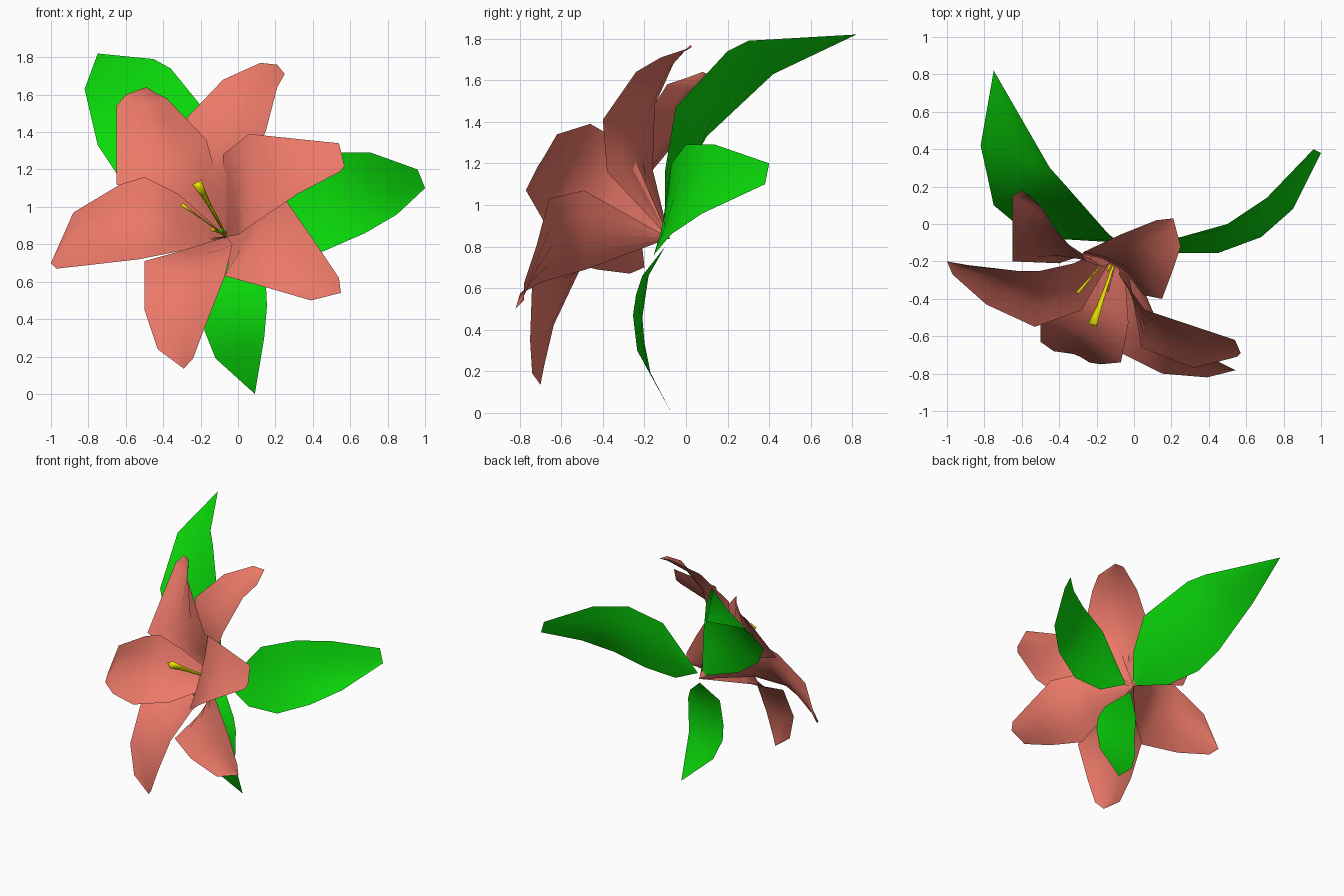
import bpy
from mathutils import Vector

BACK = Vector((0, 1, 0))
BASE = (-0.06, -0.08, 0.84)


def material(name, rgb):
    m = bpy.data.materials.new(name)
    m.diffuse_color = (*rgb, 1)
    return m


PINK = material("petal_pink", (0.83, 0.19, 0.14))
GREEN = material("leaf_green", (0.003, 0.70, 0.003))
YELLOW = material("stamen_yellow", (0.85, 0.78, 0.0))


def add_mesh(name, verts, faces, mat):
    me = bpy.data.meshes.new(name)
    me.from_pydata(verts, [], faces)
    me.materials.append(mat)
    for p in me.polygons:
        p.use_smooth = True
    ob = bpy.data.objects.new(name, me)
    bpy.context.collection.objects.link(ob)
    return ob


def blade(name, one, two, tip, cup, mat, base=BASE, cols=4):
    """Cupped sheet between two edge curves, from the base to the tip."""
    rows = [(Vector(a), Vector(b)) for a, b in zip(one, two)]
    base, tip = Vector(base), Vector(tip)
    rows = [(base, base)] + rows + [(tip, tip)]
    mids = [(a + b) / 2 for a, b in rows]
    verts, faces = [], []
    for i, (a, b) in enumerate(rows):
        along = mids[min(i + 1, len(rows) - 1)] - mids[max(i - 1, 0)]
        n = (b - a).cross(along).normalized()
        if n.dot(BACK) < 0:
            n = -n
        depth = cup * (b - a).length
        for c in range(cols + 1):
            t = c / cols
            verts.append(a.lerp(b, t) + n * depth * 4 * t * (1 - t))
    w = cols + 1
    for i in range(len(rows) - 1):
        for c in range(cols):
            k = i * w + c
            if i == 0:
                faces.append((k, k + w, k + w + 1))
            elif i == len(rows) - 2:
                faces.append((k, k + w, k + 1))
            else:
                faces.append((k, k + w, k + w + 1, k + 1))
    return add_mesh(name, verts, faces, mat)


# Six petals: two edges and a tip each
blade("petal_upper_left",
      [(-0.40, -0.21, 1.04), (-0.65, -0.20, 1.12), (-0.65, 0.15, 1.54), (-0.60, 0.18, 1.60)],
      [(-0.09, -0.19, 1.08), (-0.17, -0.23, 1.36), (-0.38, -0.09, 1.58), (-0.44, 0.0, 1.61)],
      (-0.49, 0.08, 1.64), 0.09, PINK)
blade("petal_upper_right",
      [(-0.28, -0.16, 1.17), (-0.27, -0.15, 1.48), (-0.08, -0.06, 1.68), (0.12, 0.02, 1.77)],
      [(0.05, -0.38, 1.16), (0.15, -0.40, 1.41), (0.21, -0.24, 1.64), (0.25, -0.12, 1.71)],
      (0.21, 0.03, 1.76), 0.11, PINK)
blade("petal_right",
      [(-0.08, -0.27, 1.28), (0.06, -0.46, 1.39), (0.30, -0.54, 1.365), (0.54, -0.62, 1.34)],
      [(0.00, -0.42, 0.85), (0.04, -0.66, 0.88), (0.32, -0.77, 1.07), (0.55, -0.71, 1.19)],
      (0.57, -0.69, 1.22), 0.03, PINK)
blade("petal_lower_right",
      [(0.11, -0.49, 1.07), (0.26, -0.66, 1.03), (0.42, -0.72, 0.80), (0.54, -0.78, 0.62)],
      [(-0.05, -0.48, 0.69), (-0.07, -0.69, 0.63), (0.15, -0.80, 0.57), (0.39, -0.82, 0.50)],
      (0.55, -0.78, 0.54), 0.09, PINK)
blade("petal_left",
      [(-0.32, -0.21, 1.07), (-0.50, -0.25, 1.16), (-0.63, -0.25, 1.12), (-0.88, -0.23, 0.97)],
      [(-0.28, -0.46, 0.77), (-0.53, -0.55, 0.72), (-0.79, -0.43, 0.69), (-0.97, -0.27, 0.67)],
      (-1.0, -0.20, 0.70), 0.11, PINK)
blade("petal_bottom",
      [(-0.32, -0.36, 0.76), (-0.50, -0.50, 0.71), (-0.50, -0.63, 0.45), (-0.43, -0.68, 0.24)],
      [(-0.03, -0.53, 0.80), (-0.07, -0.74, 0.63), (-0.18, -0.75, 0.35), (-0.24, -0.74, 0.19)],
      (-0.29, -0.70, 0.135), 0.09, PINK)

# Three leaves behind the flower
blade("leaf_upper_left",
      [(-0.40, -0.08, 0.98), (-0.63, 0.0, 1.15), (-0.75, 0.10, 1.33), (-0.82, 0.42, 1.63)],
      [(-0.08, -0.10, 1.17), (-0.14, -0.05, 1.47), (-0.36, 0.20, 1.74), (-0.45, 0.30, 1.79)],
      (-0.75, 0.82, 1.82), 0.03, GREEN, (-0.07, -0.1, 0.86))
blade("leaf_right",
      [(0.25, -0.07, 1.20), (0.50, 0.0, 1.29), (0.71, 0.14, 1.29), (0.96, 0.40, 1.20)],
      [(0.20, -0.155, 0.75), (0.45, -0.155, 0.76), (0.68, -0.07, 0.86), (0.85, 0.08, 0.96)],
      (1.0, 0.38, 1.10), 0.03, GREEN, (-0.02, -0.12, 0.86))
blade("leaf_bottom",
      [(-0.17, -0.18, 0.66), (-0.18, -0.21, 0.46), (-0.18, -0.20, 0.34), (-0.12, -0.17, 0.19)],
      [(0.11, -0.21, 0.66), (0.15, -0.24, 0.57), (0.155, -0.255, 0.47), (0.14, -0.235, 0.30)],
      (0.09, -0.07, 0.0), 0.01, GREEN, (-0.05, -0.10, 0.80))


def stamen(name, tip, radius, mat):
    """Thin three-sided filament that widens into its anther."""
    a, b = Vector(BASE), Vector(tip)
    d = (b - a).normalized()
    u = d.cross(Vector((0, 0, 1))).normalized()
    v = d.cross(u)
    verts, faces = [], []
    for t, r in ((0, 0.005), (0.6, 0.4 * radius), (0.8, 0.6 * radius), (1, radius)):
        for cx, cy in ((1, 0), (-0.5, 0.87), (-0.5, -0.87)):
            verts.append(a.lerp(b, t) + (u * cx + v * cy) * r)
    for i in range(3):
        for j in range(3):
            k, l = i * 3 + j, i * 3 + (j + 1) % 3
            faces.append((k, l, l + 3, k + 3))
    faces.append((9, 10, 11))
    return add_mesh(name, verts, faces, mat)


# Stamens in the throat
for i, (tip, r) in enumerate([((-0.215, -0.54, 1.12), 0.032),
                              ((-0.30, -0.37, 1.01), 0.012),
                              ((-0.14, -0.25, 0.88), 0.012)]):
    stamen(f"stamen_{i + 1}", tip, r, YELLOW)
stamen("pistil", (-0.14, -0.36, 0.83), 0.01, PINK)
